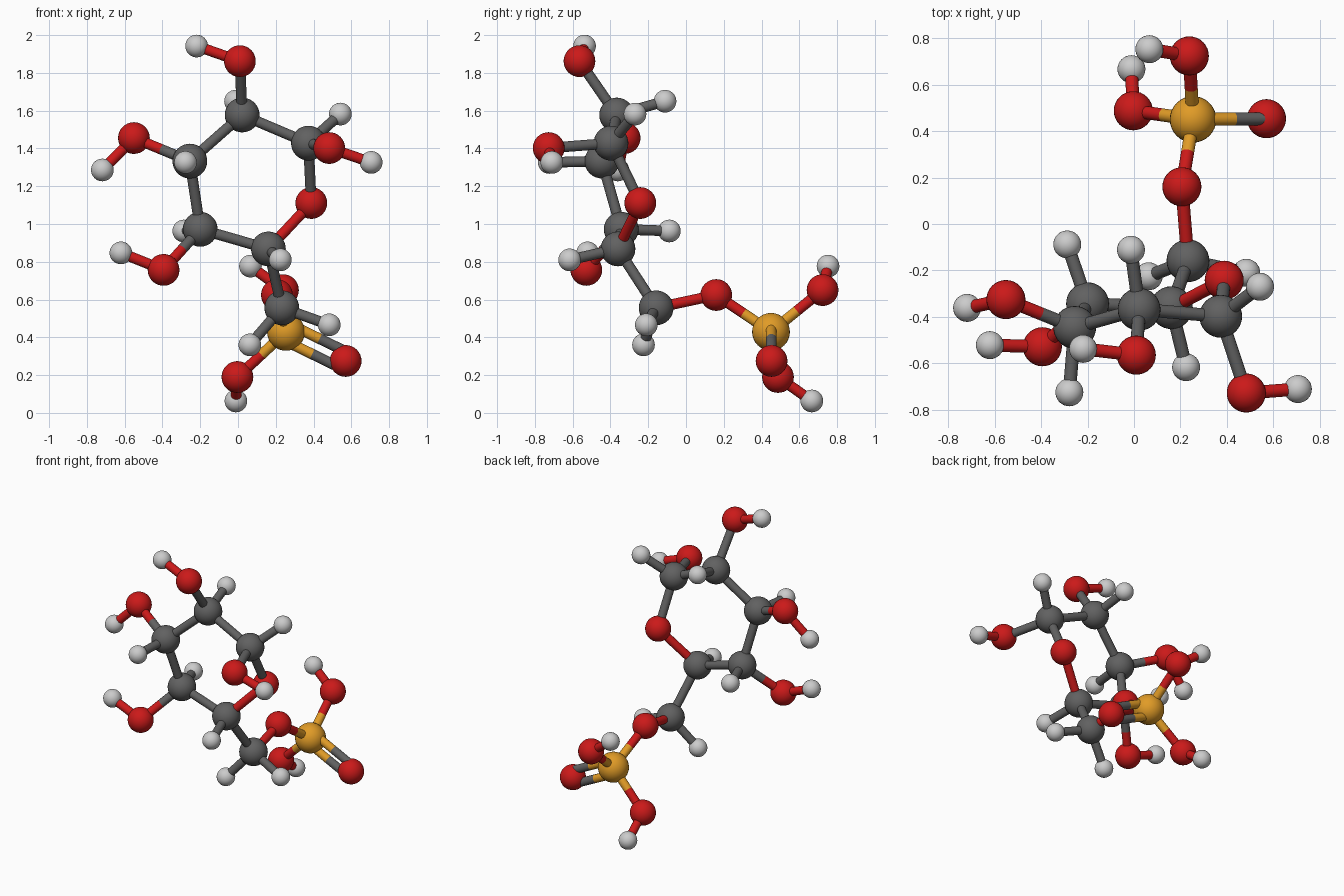
import bpy
from mathutils import Vector

if "Cube" in bpy.data.objects:
    bpy.data.objects.remove(bpy.data.objects["Cube"])

COLORS = {"P": (0.75, 0.33, 0.02, 1), "O": (0.6, 0.01, 0.01, 1),
          "C": (0.12, 0.12, 0.12, 1), "H": (0.65, 0.65, 0.65, 1)}
NAMES = {"P": "phosphorus", "O": "oxygen", "C": "carbon", "H": "hydrogen"}
RADII = {"P": 0.1, "O": 0.084, "C": 0.092, "H": 0.06}
BOND_R = 0.028

mats = {}
for key, col in COLORS.items():
    mats[key] = bpy.data.materials.new(NAMES[key])
    mats[key].diffuse_color = col

# Atom positions: the first letter of each key is the element
ATOMS = {
    "C1": (.373, -.397, 1.428), "C2": (.022, -.367, 1.577), "C3": (-.255, -.445, 1.333),
    "C4": (-.2, -.343, .972), "C5": (.161, -.36, .868), "C6": (.232, -.158, .556),
    "O1": (.483, -.727, 1.402), "O2": (.01, -.564, 1.862), "O3": (-.551, -.325, 1.455),
    "O4": (-.394, -.528, .757), "O5": (.388, -.242, 1.111), "O6": (.206, .16, .624),
    "P1": (.254, .45, .429), "O7": (.57, .453, .275), "O8": (.238, .723, .65),
    "O9": (-.003, .487, .19),
    "H1": (.542, -.27, 1.582), "H2": (-.013, -.111, 1.65), "H3": (-.278, -.724, 1.326),
    "H4": (-.287, -.088, .963), "H5": (.224, -.616, .81), "H6a": (.483, -.21, .466),
    "H6b": (.063, -.225, .36), "HO1": (.705, -.71, 1.326), "HO2": (-.219, -.537, 1.942),
    "HO3": (-.718, -.361, 1.286), "HO4": (-.62, -.521, .847), "HO8": (.066, .752, .777),
    "HO9": (-.011, .666, .063),
}
# Bonds: start atom, end atom, colour of the first half, colour of the second half
BONDS = """C1 C2 CC, C2 C3 CC, C3 C4 CC, C4 C5 CC, C5 C6 CC, C1 O5 CC, C5 O5 OO,
C1 O1 CC, C2 O2 CC, C3 O3 CO, C4 O4 CO, C6 O6 OO, P1 O6 PO, P1 O8 PO, P1 O9 PO,
C1 H1 CC, C2 H2 CC, C3 H3 CC, C4 H4 CC, C5 H5 CC, C6 H6a CC, C6 H6b CC,
O1 HO1 OO, O2 HO2 OO, O3 HO3 OO, O4 HO4 OO, O8 HO8 OO, O9 HO9 OO"""


def finish(name, mat):
    obj = bpy.context.object
    obj.name = name
    obj.data.materials.append(mats[mat])
    bpy.ops.object.shade_smooth_by_angle()


def rod(name, a, b, mat):
    d = b - a
    bpy.ops.mesh.primitive_cylinder_add(
        vertices=24, radius=BOND_R, depth=d.length, location=(a + b) / 2,
        rotation=d.to_track_quat('Z', 'Y').to_euler())
    finish(name, mat)


def bond(name, a, b, cols):
    if cols[0] == cols[1]:
        rod(name, a, b, cols[0])
    else:
        mid = (a + b) / 2
        rod(name + "_start", a, mid, cols[0])
        rod(name + "_end", mid, b, cols[1])


# Atoms
pos = {k: Vector(v) for k, v in ATOMS.items()}
for key, p in pos.items():
    el = key[0]
    bpy.ops.mesh.primitive_uv_sphere_add(segments=32, ring_count=16,
                                         radius=RADII[el], location=p)
    finish(f"{NAMES[el]}_atom_{key.lower()}", el)

# Single bonds
for entry in BONDS.split(","):
    a, b, cols = entry.split()
    bond(f"bond_{a}_{b}".lower(), pos[a], pos[b], cols)

# Double bond
a, b = pos["P1"], pos["O7"]
side = (b - a).cross(Vector((0, 1, 0))).normalized() * 0.045
for label, s in (("upper", 1), ("lower", -1)):
    bond("double_bond_" + label, a + side * s, b + side * s, "PC")

for m in bpy.data.materials:
    if m.users and not m.is_grease_pencil:
        m.use_nodes = True
        m.node_tree.nodes["Principled BSDF"].inputs["Base Color"].default_value = m.diffuse_color
